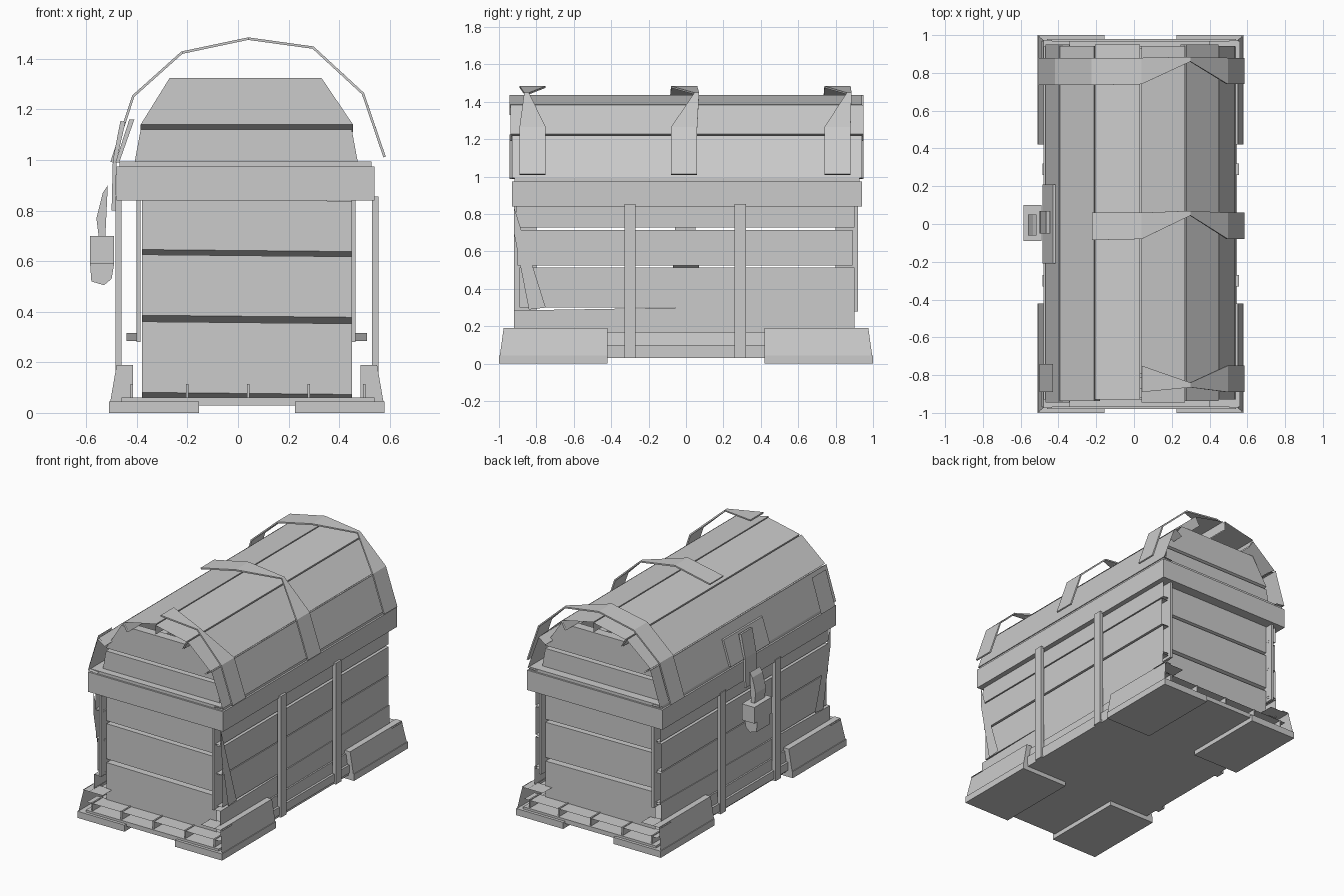
import bpy
from mathutils import Vector

if "Cube" in bpy.data.objects:
    bpy.data.objects.remove(bpy.data.objects["Cube"])

CX = 0.035  # centre line of the chest body in x


def mesh(name, verts, faces):
    me = bpy.data.meshes.new(name)
    me.from_pydata([tuple(v) for v in verts], [], faces)
    me.update()
    ob = bpy.data.objects.new(name, me)
    bpy.context.collection.objects.link(ob)
    return ob


def box(name, x0, x1, y0, y1, z0, z1):
    v = [(x, y, z) for x in (x0, x1) for y in (y0, y1) for z in (z0, z1)]
    f = [(0, 1, 3, 2), (4, 6, 7, 5), (0, 4, 5, 1), (2, 3, 7, 6), (0, 2, 6, 4), (1, 5, 7, 3)]
    return mesh(name, v, f)


def strip(name, left, right):
    """Open sheet between two matching rows of points."""
    n = len(left)
    return mesh(name, list(left) + list(right),
                [(i, i + 1, n + i + 1, n + i) for i in range(n - 1)])


def along_y(name, prof, y0, y1):
    return strip(name, [(x, y0, z) for x, z in prof], [(x, y1, z) for x, z in prof])


def mirror_x(x, s):
    return CX + s * x


# Base plate and four corner pads
box("base_plate", -0.46, 0.54, -0.98, 0.98, 0.03, 0.06)
for sx in (-1, 1):
    for sy in (-1, 1):
        xs = sorted((mirror_x(0.545, sx), mirror_x(0.19, sx)))
        ys = sorted((sy * 1.0, sy * 0.42))
        box("foot_pad", *xs, *ys, 0.0, 0.045)
        # Sloping foot board with its top ledge and inner end
        m = lambda x, y, z: (mirror_x(x, sx), sy * y, z)
        strip("foot_board",
              [m(0.545, 1.0, 0), m(0.54, 0.995, 0.045), m(0.515, 0.975, 0.19), m(0.47, 0.975, 0.19)],
              [m(0.545, 0.42, 0), m(0.54, 0.42, 0.045), m(0.515, 0.42, 0.19), m(0.47, 0.42, 0.19)])
        mesh("foot_board_end", [m(0.54, 0.42, 0.045), m(0.515, 0.42, 0.19),
                                m(0.45, 0.42, 0.19), m(0.45, 0.42, 0.045)], [(0, 1, 2, 3)])
    # Lower side board between the feet
    along_y("base_side_board",
            [(mirror_x(a, sx), z) for a, z in ((0.44, 0.17), (0.485, 0.17), (0.495, 0.10),
                                               (0.51, 0.10), (0.51, 0.045))], -0.45, 0.45)

# Open shelves and dividers at both base ends
for s in (-1, 1):
    ys = sorted((s * 0.97, s * 0.86))
    mesh("base_end_shelf", [(-0.46, ys[0], 0.11), (0.54, ys[0], 0.11),
                            (0.54, ys[1], 0.11), (-0.46, ys[1], 0.11)], [(0, 1, 2, 3)])
    for x in (-0.42, -0.2, 0.04, 0.28, 0.50):
        box("base_end_divider", x - 0.005, x + 0.005, *ys, 0.06, 0.115)
    for x0, x1 in ((-0.49, -0.34), (0.40, 0.56)):
        mesh("base_corner_ledge", [(x0, ys[0], 0.185), (x1, ys[0], 0.185),
                                   (x1, ys[1], 0.185), (x0, ys[1], 0.185)], [(0, 1, 2, 3)])

# Long side planks: hollow channels with narrow gaps
for s in (-1, 1):
    for z0, z1, lo, hi, out in ((0.17, 0.285, -0.92, 0.90, 0.475), (0.30, 0.515, -0.89, 0.90, 0.47),
                                (0.525, 0.715, -0.90, 0.89, 0.475), (0.728, 0.85, -0.91, 0.90, 0.47)):
        prof = [(0.42, z0), (out, z0), (out, z1), (0.42, z1)]
        ob = along_y("side_plank", [(mirror_x(x, s), z) for x, z in prof], lo, hi)
        if z0 < 0.2:  # lowest plank rises toward the back
            for i in (6, 7):
                ob.data.vertices[i].co.z += 0.03
    # Cracked corner sheet near the front
    mesh("corner_splinter", [(mirror_x(0.48, s), y, z) for y, z in
                             ((-0.92, 0.84), (-0.75, 0.30), (-0.84, 0.29), (-0.92, 0.70))], [(0, 1, 2, 3)])
    # Vertical side battens
    for y in (-0.30, 0.29):
        xs = sorted((mirror_x(0.495, s), mirror_x(0.52, s)))
        box("side_batten", *xs, y - 0.03, y + 0.03, 0.03, 0.855)

# End wall planks, with the lower edge of each turned inward
for s in (-1, 1):
    for z0, z1 in ((0.085, 0.365), (0.39, 0.63), (0.65, 0.85)):
        prof = [(0.79, z0 - 0.03), (0.87, z0), (0.87, z1), (0.79, z1)]
        strip("end_plank", [(-0.38, s * y, z - 0.004) for y, z in prof],
              [(0.45, s * y, z - 0.012) for y, z in prof])
    # Corner boards: sheets seen edge-on at the ends
    for x in (-0.39, 0.46):
        box("corner_board", x - 0.012, x + 0.004, *sorted((s * 0.92, s * 0.80)), 0.28, 0.85)

# Rim frame with a small upper step
for nm, d, z0, z1 in (("rim", 0.0, 0.84, 0.975), ("rim_step", 0.012, 0.975, 0.995)):
    x0, x1, y0, y1 = -0.48 + d, 0.54 - d, -0.93 + d, 0.94 - d
    t = 0.09
    box(nm + "_left", x0, x0 + t, y0, y1, z0, z1)
    box(nm + "_right", x1 - t, x1, y0, y1, z0, z1)
    box(nm + "_front", x0 + t, x1 - t, y0, y0 + t, z0, z1)
    box(nm + "_back", x0 + t, x1 - t, y1 - t, y1, z0, z1)

# Barrel lid: six open-ended planks around the arc
ARC = [(-0.47, 0.99), (-0.395, 1.23), (-0.21, 1.385), (0.035, 1.437),
       (0.275, 1.385), (0.45, 1.225), (0.535, 0.99)]
hub = Vector((CX, 0.95))
for i in range(6):
    a, b = Vector(ARC[i]), Vector(ARC[i + 1])
    g = (b - a).normalized() * 0.004
    a, b = a + g, b - g
    prof = [a + (hub - a).normalized() * 0.065, a, b, b + (hub - b).normalized() * 0.065]
    along_y("lid_plank", prof, -0.945 + 0.008 * (i % 3), 0.95 - 0.008 * (i % 2))

# Lid end panels
for s in (-1, 1):
    for x0, x1, z0, x2, x3, z1 in ((-0.41, 0.475, 0.985, -0.385, 0.45, 1.12),
                                   (-0.385, 0.455, 1.14, -0.27, 0.33, 1.325)):
        strip("lid_end_panel",
              [(x0, s * 0.81, z0 - 0.03), (x0, s * 0.87, z0), (x2, s * 0.87, z1), (x2, s * 0.81, z1)],
              [(x1, s * 0.81, z0 - 0.03), (x1, s * 0.87, z0), (x3, s * 0.87, z1), (x3, s * 0.81, z1)])

# Lid straps: bent sheets lifting off the lid, pinched on the right side
PATH = [(0.575, 1.01), (0.49, 1.26), (0.295, 1.44), (0.04, 1.475),
        (-0.22, 1.42), (-0.41, 1.25), (-0.495, 0.99)]
for c, neck, count in ((-0.82, -0.855, 4), (-0.01, 0.055, 5), (0.81, 0.87, 7)):
    lo = [neck - 0.01 if i == 2 else c - 0.07 - 0.005 * (i > 3) for i in range(count)]
    hi = [neck + 0.015 if i == 2 else c + 0.07 for i in range(count)]
    ob = strip("lid_strap", [(x, y, z) for (x, z), y in zip(PATH, lo)],
               [(x, y, z) for (x, z), y in zip(PATH, hi)])
    mod = ob.modifiers.new("thickness", 'SOLIDIFY')
    mod.thickness = 0.01
# Left leg of the front strap
strip("lid_strap_lower", [(-0.5, -0.89, 0.99), (-0.43, -0.89, 1.22)],
      [(-0.5, -0.74, 0.99), (-0.43, -0.74, 1.22)])

# Hasp: plate on the lid and a hanging bar
def slab(name, prof, y0, y1):
    n = len(prof)
    v = [(x, y0, z) for x, z in prof] + [(x, y1, z) for x, z in prof]
    f = [(i, (i + 1) % n, n + (i + 1) % n, n + i) for i in range(n)]
    return mesh(name, v, f + [tuple(range(n))[::-1], tuple(range(n, 2 * n))])


slab("hasp_plate", [(-0.485, 0.99), (-0.47, 0.99), (-0.41, 1.16), (-0.43, 1.16)], -0.21, 0.21)
slab("hasp_bar", [(-0.50, 0.80), (-0.485, 0.80), (-0.48, 1.0), (-0.445, 1.15),
                  (-0.465, 1.155), (-0.495, 1.0)], -0.05, 0.07)

# Padlock: faceted shackle, body and pointed lower part
slab("lock_shackle", [(-0.55, 0.69), (-0.525, 0.69), (-0.515, 0.90), (-0.535, 0.87), (-0.56, 0.77)], -0.06, 0.05)
box("lock_body", -0.585, -0.49, -0.09, 0.10, 0.59, 0.70)
slab("lock_lower", [(-0.585, 0.59), (-0.58, 0.52), (-0.53, 0.505), (-0.50, 0.53), (-0.49, 0.59)], -0.07, 0.07)
